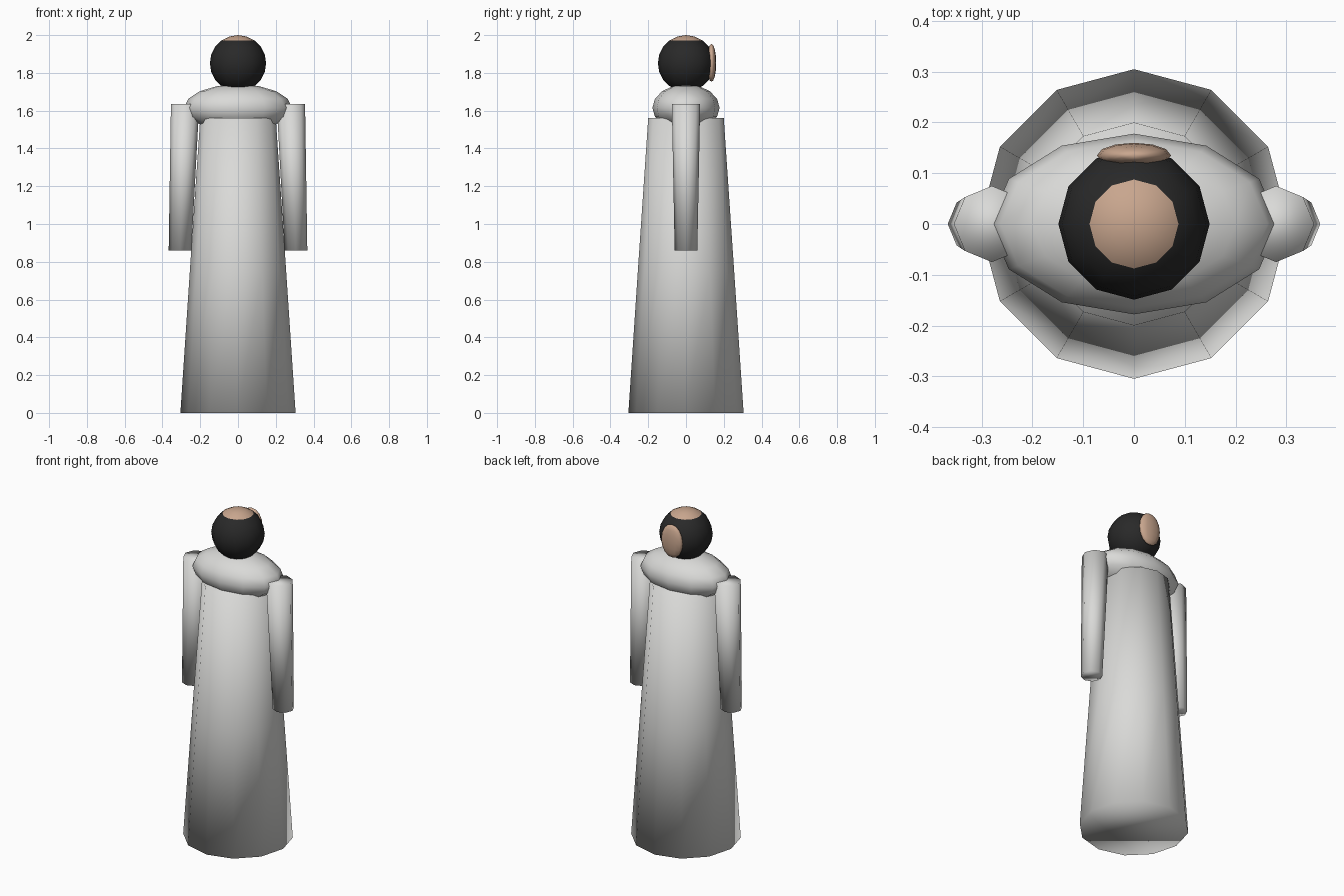
import bpy, bmesh, math

cube = bpy.data.objects.get("Cube")
if cube:
    bpy.data.objects.remove(cube, do_unlink=True)


def material(name, rgb):
    m = bpy.data.materials.new(name)
    m.use_nodes = True
    color = (*rgb, 1.0)
    m.diffuse_color = color
    m.node_tree.nodes["Principled BSDF"].inputs["Base Color"].default_value = color
    return m


ROBE = material("pale grey cloth", (0.70, 0.70, 0.685))
HAIR = material("black hair", (0.022, 0.022, 0.022))
SKIN = material("warm skin", (0.58, 0.38, 0.27))


def finish(name, bm, *mats):
    bmesh.ops.recalc_face_normals(bm, faces=bm.faces)
    for f in bm.faces:
        f.smooth = True
    mesh = bpy.data.meshes.new(name)
    bm.to_mesh(mesh)
    bm.free()
    for m in mats:
        mesh.materials.append(m)
    ob = bpy.data.objects.new(name, mesh)
    bpy.context.collection.objects.link(ob)
    return ob


def loft(name, rings, sides, mat):
    """Capped tube through horizontal rings given as (centre x, z, radius)."""
    bm = bmesh.new()
    loops = []
    for cx, z, r in rings:
        angles = [math.tau * i / sides for i in range(sides)]
        loops.append([bm.verts.new((cx + r * math.cos(a), r * math.sin(a), z)) for a in angles])
    for low, high in zip(loops, loops[1:]):
        for i in range(sides):
            j = (i + 1) % sides
            bm.faces.new((low[i], low[j], high[j], high[i]))
    bm.faces.new(loops[0][::-1])
    bm.faces.new(loops[-1])
    return finish(name, bm, mat)


def ellipsoid(name, centre, radii, rings, *mats, cap_z=None):
    """Low-poly ball; faces above cap_z take the second material."""
    bm = bmesh.new()
    bmesh.ops.create_uvsphere(bm, u_segments=12, v_segments=rings, radius=1)
    for v in bm.verts:
        v.co = [c + r * p for c, r, p in zip(centre, radii, v.co)]
    if cap_z is not None:
        for f in bm.faces:
            f.material_index = int(f.calc_center_median().z > cap_z)
    return finish(name, bm, *mats)


# Robe and shoulder mantle
loft("robe", [(0, 0, 0.305), (0, 0.75, 0.255), (0, 1.56, 0.2)], 12, ROBE)
ellipsoid("shoulders", (0, 0, 1.615), (0.285, 0.178, 0.125), 8, ROBE)

# Sleeves, leaning slightly outward
for side, label in ((1, "left"), (-1, "right")):
    loft(label + "_sleeve", [(side * 0.307, 0.86, 0.06), (side * 0.28, 1.635, 0.075)], 8, ROBE)

# Head with a bald crown, and the skin patch on its +y side
ellipsoid("head", (0, 0, 1.851), (0.149, 0.149, 0.149), 10, HAIR, SKIN, cap_z=1.97)
ellipsoid("face", (0, 0.135, 1.853), (0.073, 0.025, 0.1), 8, SKIN)
